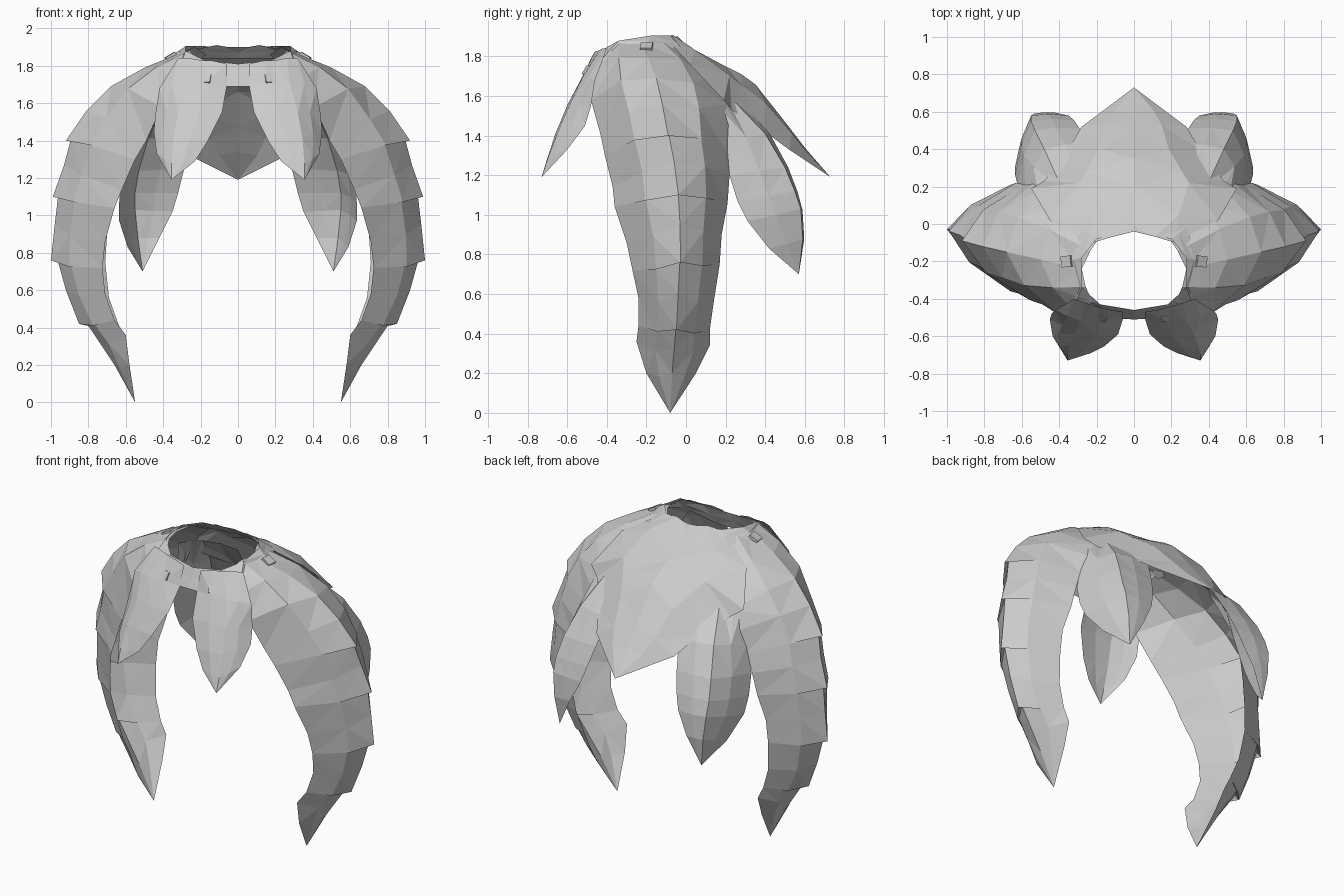
import bpy
import bmesh
from mathutils import Vector

cube = bpy.data.objects.get("Cube")
if cube:
    bpy.data.objects.remove(cube, do_unlink=True)

grey = bpy.data.materials.new("plain grey")
grey.use_nodes = True
shade = (0.6, 0.6, 0.6, 1)
grey.diffuse_color = shade
for node in grey.node_tree.nodes:
    if node.type == 'BSDF_PRINCIPLED':
        node.inputs["Base Color"].default_value = shade

HEART = Vector((0, -0.15, 1.1))  # the point that every part curves around


def outward(point):
    return (point - HEART).normalized()


def finish(name, bm):
    """Turn a half shape into a mirrored, flat-shaded object."""
    mesh = bpy.data.meshes.new(name)
    bm.to_mesh(mesh)
    bm.free()
    mesh.materials.append(grey)
    obj = bpy.data.objects.new(name, mesh)
    bpy.context.scene.collection.objects.link(obj)
    mirror = obj.modifiers.new("both sides", 'MIRROR')
    mirror.use_clip = True
    return obj


def leaf(name, rails, bulge=0.0, steps=(), flare=0.03):
    """Skin a sheet between rails, with a bulged line between each pair.
    At each step the ridge flares out and tucks back in, like layered feathers."""
    rows = []
    for i, station in enumerate(zip(*rails)):
        points = [Vector(p) for p in station]
        row = [points[0]]
        for a, b in zip(points, points[1:]):
            mid = (a + b) / 2
            row += [mid + outward(mid) * bulge * (b - a).length, b]
        if i in steps:
            lifted = [p.copy() for p in row]
            for p, weight in zip(lifted[1:-1], (0.3, 1, 0.3)):
                push = Vector((p.x, p.y + 0.1, 0)).normalized()
                p += (push * flare + Vector((0, 0, -0.02))) * weight
            rows.append(lifted)
        rows.append(row)

    bm = bmesh.new()
    grid = [[bm.verts.new(p) for p in row] for row in rows]
    for upper, lower in zip(grid, grid[1:]):
        for j in range(len(upper) - 1):
            bm.faces.new((upper[j], upper[j + 1], lower[j + 1], lower[j]))
    bmesh.ops.remove_doubles(bm, verts=bm.verts[:], dist=0.002)
    bmesh.ops.triangulate(bm, faces=bm.faces[:])
    bm.normal_update()
    facing = sum(f.normal.dot(outward(f.calc_center_median())) * f.calc_area()
                 for f in bm.faces)
    if facing < 0:
        bmesh.ops.reverse_faces(bm, faces=bm.faces[:])
    return finish(name, bm)


def stud(name, centre, facing, size):
    """Small square stud set almost flush in the surface."""
    bm = bmesh.new()
    bmesh.ops.create_cube(bm, size=1)
    turn = Vector(facing).to_track_quat('Z', 'Y')
    for v in bm.verts:
        v.co = turn @ (v.co * Vector((size, size, size / 3))) + Vector(centre)
    return finish(name, bm)


# Collar around the open neck
leaf("collar", [
    [(0, -.46, 1.81), (.18, -.43, 1.83), (.28, -.34, 1.88),
     (.28, -.18, 1.905), (.2, -.08, 1.905), (0, -.04, 1.9)],
    [(0, -.51, 1.69), (.12, -.505, 1.69), (.32, -.44, 1.77),
     (.36, -.2, 1.85), (.28, -.02, 1.84), (0, .02, 1.84)],
])

# Long side leaves: front edge, ridge, back edge
tip = (.55, -.08, 0)
leaf("long_side_leaves", [
    [(.22, -.42, 1.83), (.32, -.47, 1.72), (.41, -.48, 1.58), (.49, -.43, 1.4),
     (.55, -.41, 1.3), (.62, -.37, 1.14), (.66, -.36, 1.04), (.71, -.3, .86),
     (.725, -.27, .72), (.71, -.24, .58), (.66, -.24, .44), (.6, -.25, .36),
     (.58, -.2, .2), tip],
    [(.28, -.24, 1.88), (.5, -.19, 1.79), (.68, -.15, 1.69), (.81, -.12, 1.56),
     (.89, -.09, 1.42), (.93, -.06, 1.27), (.96, -.04, 1.12), (.98, -.03, .95),
     (.97, -.03, .78), (.92, -.04, .6), (.82, -.05, .44), (.74, -.06, .32),
     (.66, -.07, .2), tip],
    [(.17, -.05, 1.86), (.36, .12, 1.7), (.47, .2, 1.56), (.53, .22, 1.45),
     (.59, .21, 1.32), (.63, .22, 1.2), (.66, .21, 1.06), (.7, .18, .9),
     (.71, .17, .75), (.69, .14, .56), (.64, .12, .42), (.6, .12, .34),
     (.58, .05, .2), tip],
], bulge=0.14, steps=(4, 6, 8, 10))

# Pointed cape at the back: centre line and edge
tip = (0, .73, 1.19)
leaf("back_cape", [
    [(0, -.04, 1.89), (0, .05, 1.83), (0, .2, 1.75), (0, .28, 1.71),
     (0, .35, 1.66), (0, .5, 1.47), (0, .6, 1.34), tip],
    [(.22, -.1, 1.89), (.45, .02, 1.76), (.55, .19, 1.58), (.48, .23, 1.53),
     (.35, .4, 1.42), (.28, .52, 1.33), (.2, .58, 1.29), tip],
], bulge=0.09)

# Hanging leaves under the cape: inner edge, ridge, outer edge
tip = (.51, .57, .7)
leaf("back_leaves", [
    [(.18, .26, 1.6), (.25, .43, 1.4), (.29, .51, 1.24), (.32, .555, 1.12),
     (.35, .58, 1.02), (.42, .595, .88), tip],
    [(.38, .18, 1.64), (.48, .4, 1.41), (.53, .5, 1.24), (.55, .55, 1.12),
     (.55, .58, 1.03), (.535, .59, .88), tip],
    [(.5, .1, 1.62), (.58, .2, 1.36), (.625, .22, 1.2), (.635, .26, 1.07),
     (.635, .31, .97), (.59, .42, .83), tip],
], bulge=0.05)

# Short front petals: inner edge, ridge, outer edge
tip = (.355, -.73, 1.19)
leaf("front_petals", [
    [(.06, -.47, 1.81), (.06, -.51, 1.69), (.085, -.59, 1.55),
     (.16, -.655, 1.4), (.23, -.69, 1.29), tip],
    [(.2, -.44, 1.83), (.28, -.52, 1.7), (.32, -.59, 1.55), (.345, -.65, 1.41),
     (.355, -.7, 1.28), tip],
    [(.32, -.4, 1.84), (.42, -.46, 1.68), (.44, -.48, 1.55), (.45, -.51, 1.45),
     (.435, -.6, 1.33), tip],
], bulge=0.05)

# Small studs near the collar
stud("side_studs", (.36, -.2, 1.85), (.5, -.05, .85), .06)
stud("front_studs", (.17, -.5, 1.73), (.25, -.8, .5), .05)
